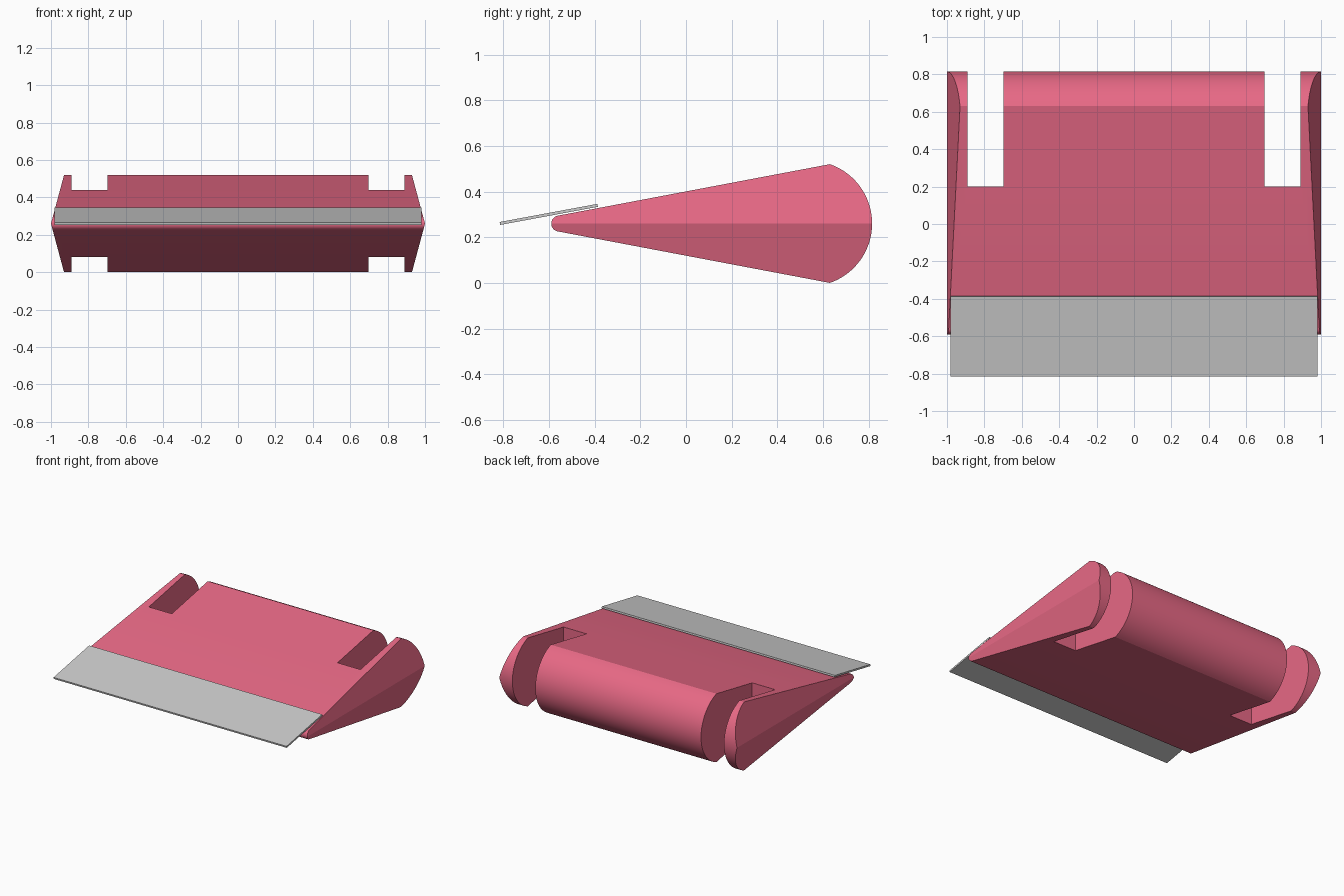
import bpy, bmesh
from math import sin, cos, pi, radians, atan2

if "Cube" in bpy.data.objects:
    bpy.data.objects.remove(bpy.data.objects["Cube"])

MID = 0.26  # height of the horizontal symmetry plane


def link(name, bm):
    bmesh.ops.recalc_face_normals(bm, faces=bm.faces)
    mesh = bpy.data.meshes.new(name)
    bm.to_mesh(mesh)
    bm.free()
    obj = bpy.data.objects.new(name, mesh)
    bpy.context.collection.objects.link(obj)
    return obj


def box(name, lo, hi):
    bm = bmesh.new()
    bmesh.ops.create_cube(bm, size=1)
    for v in bm.verts:
        v.co = [(a + b) / 2 + c * (b - a) for a, b, c in zip(lo, hi, v.co)]
    return link(name, bm)


def arc(cy, r, a0, a1, n):
    return [(cy + r * cos(a0 + (a1 - a0) * i / n), r * sin(a0 + (a1 - a0) * i / n))
            for i in range(n + 1)]


# Wedge profile: upper half from the rounded nose to the back, mirrored below
nose = arc(-0.555, 0.035, pi, radians(100.7), 8)
back = arc(0.54, 0.275, atan2(0.26, 0.09), 0, 20)
upper = nose + back
profile = upper + [(y, -z) for y, z in upper[-2:0:-1]]

# Body: profile swept across x, with side walls tapering away from the mid plane
bm = bmesh.new()
rings = []
for side in (-1, 1):
    rings.append([bm.verts.new((side * (1 - 0.07 * abs(z) / 0.26), y, MID + z))
                  for y, z in profile])
n, h = len(profile), len(upper)
for i in range(n):
    j = (i + 1) % n
    bm.faces.new((rings[0][i], rings[0][j], rings[1][j], rings[1][i]))
for ring in rings:
    bm.faces.new(ring[:h])
    bm.faces.new(ring[h - 1:] + ring[:1])
body = link("wedge_body", bm)

red = bpy.data.materials.new("red")
red.diffuse_color = (0.8, 0.14, 0.235, 1)
red.use_nodes = True
red.node_tree.nodes["Principled BSDF"].inputs["Base Color"].default_value = red.diffuse_color
body.data.materials.append(red)

# Two slots cut through the thick end
bpy.context.view_layer.objects.active = body
for s in (-1, 1):
    x0, x1 = sorted((s * 0.697, s * 0.89))
    cutter = box("slot_cutter", (x0, 0.2, -0.5), (x1, 1.2, 1))
    cutter.hide_render = True
    mod = body.modifiers.new("slot", "BOOLEAN")
    mod.object = cutter
    mod.operation = "DIFFERENCE"
    mod.solver = "EXACT"
    bpy.ops.object.modifier_apply(modifier=mod.name)
    bpy.data.objects.remove(cutter)

body.select_set(True)
bpy.ops.object.shade_smooth_by_angle(angle=radians(14))

# Thin grey blade lying on the upper slope and overhanging the nose
blade = box("front_blade", (-0.98, -0.2175, -0.0065), (0.98, 0.2175, 0.0065))
blade.location = (0, -0.601, 0.3)
blade.rotation_euler.x = radians(10.5)
